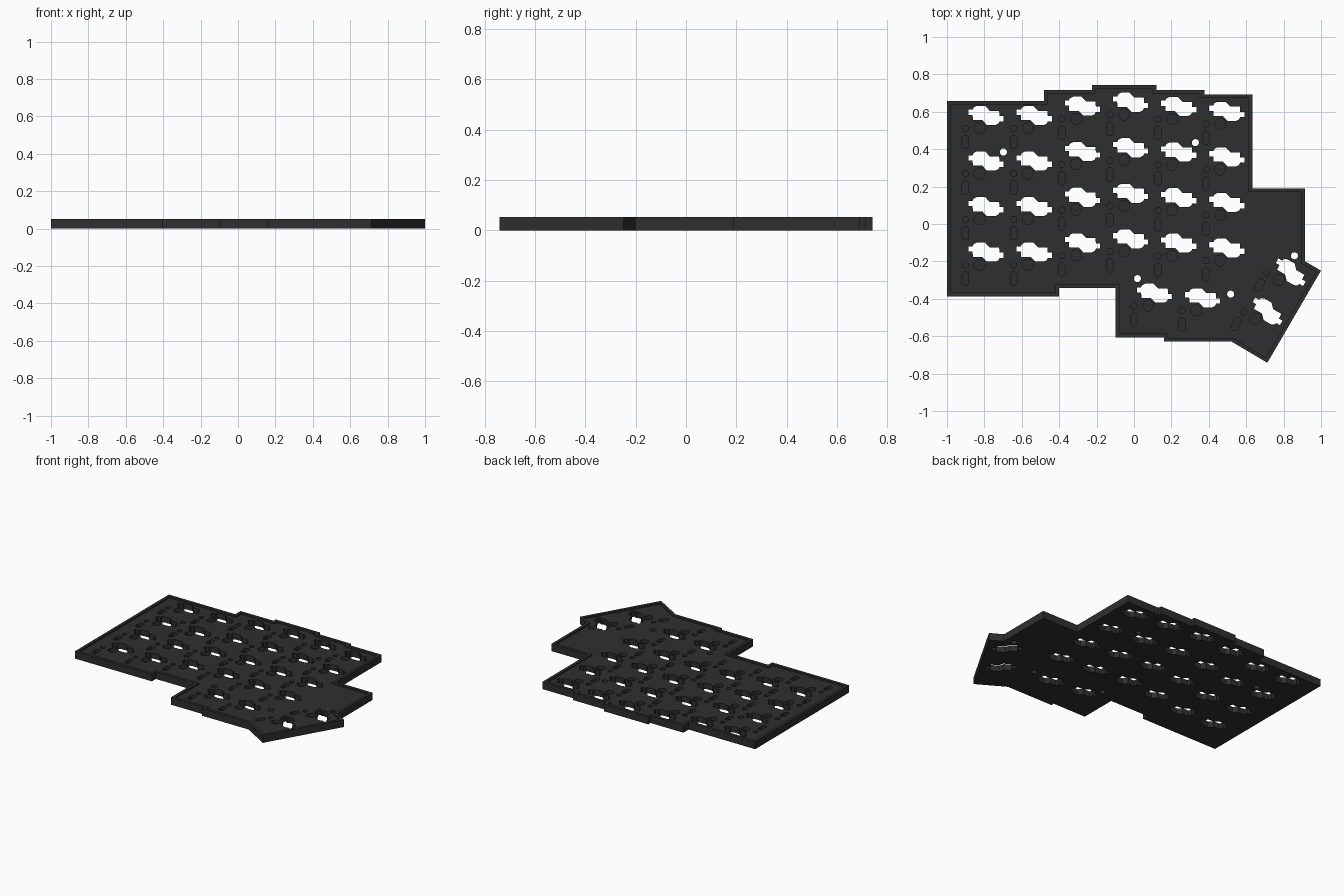
import bpy, bmesh, math
from mathutils import Vector, Matrix

if "Cube" in bpy.data.objects:
    bpy.data.objects.remove(bpy.data.objects["Cube"])

HEIGHT, FLOOR, POCKET, RIM = 0.052, 0.041, 0.018, 0.02

mat = bpy.data.materials.new("charcoal plastic")
mat.diffuse_color = (0.028, 0.028, 0.028, 1)
mat.use_nodes = True
mat.node_tree.nodes["Principled BSDF"].inputs["Base Color"].default_value = mat.diffuse_color


def prisms(name, outlines, z0, z1):
    """One object holding an upright prism for every 2D outline."""
    bm = bmesh.new()
    for pts in outlines:
        base = bm.faces.new([bm.verts.new((p[0], p[1], z0)) for p in pts])
        ext = bmesh.ops.extrude_face_region(bm, geom=[base])
        top = [v for v in ext["geom"] if isinstance(v, bmesh.types.BMVert)]
        bmesh.ops.translate(bm, verts=top, vec=(0, 0, z1 - z0))
    bmesh.ops.recalc_face_normals(bm, faces=bm.faces)
    me = bpy.data.meshes.new(name)
    bm.to_mesh(me)
    bm.free()
    me.materials.append(mat)
    ob = bpy.data.objects.new(name, me)
    bpy.context.collection.objects.link(ob)
    return ob


def cut(target, cutter):
    mod = target.modifiers.new("cut", "BOOLEAN")
    mod.operation, mod.solver, mod.object = "DIFFERENCE", "EXACT", cutter
    bpy.context.view_layer.objects.active = target
    bpy.ops.object.modifier_apply(modifier=mod.name)
    bpy.data.objects.remove(cutter)


def inset(pts, d):
    """Mitred inward offset of a clockwise outline."""
    out = []
    for i, p in enumerate(pts):
        p = Vector(p)
        a = (p - Vector(pts[i - 1])).normalized()
        b = (Vector(pts[(i + 1) % len(pts)]) - p).normalized()
        na, nb = Vector((a.y, -a.x)), Vector((b.y, -b.x))
        out.append(p + (na + nb) * d / (1 + na.dot(nb)))
    return out


def oval(cx, cy, r, stretch=0.0, n=24):
    """Circle, or an upright slot when stretched."""
    pts = []
    for i in range(n):
        a = 2 * math.pi * (i + 0.5) / n
        s = math.sin(a)
        pts.append((cx + r * math.cos(a), cy + r * s + math.copysign(stretch, s)))
    return pts


# Stepped tray outline, clockwise from the back left corner
outline = [(-1, .658), (-.482, .658), (-.482, .717), (-.225, .717), (-.225, .742),
           (.12, .742), (.12, .717), (.377, .717), (.377, .693), (.633, .693),
           (.633, .19), (.915, .19), (.915, -.2), (1, -.249), (.713, -.742),
           (.522, -.629), (.16, -.629), (.16, -.606), (-.098, -.606),
           (-.098, -.343), (-.4, -.343), (-.4, -.387), (-1, -.387)]

# Key positions: six columns of four, then the thumb cluster
columns = [(-.791, .58), (-.533, .58), (-.276, .63), (-.018, .651), (.239, .628), (.496, .602)]
keys = [(x, y - .2435 * r, 0) for x, y in columns for r in range(4)]
keys += [(.11, -.37, 0), (.367, -.395, 0), (.714, -.467, -30), (.838, -.258, -30)]

# Socket opening: half outline, completed by a half turn
half = [(-.094, -.003), (-.094, .031), (-.072, .031), (-.066, .043), (-.05, .051),
        (-.005, .051), (.02, .025), (.07, .025), (.07, .003)]
socket = half[1:] + [(.094, .003)]
socket = [(-.094, -.003)] + half[1:8] + [(.072, -.003)] \
    + [(.094, -.003)] + [(-x, -y) for x, y in half[1:8]] + [(-.072, .003)]
socket = [(-.094, .003) if p == (-.094, -.003) else p for p in socket]
socket[-1] = (-.072, .003)

pocket_shapes = [oval(-.035, -.067, .029), oval(-.11, -.068, .016),
                 oval(-.111, -.142, .0175, .018)]

holes, pockets = [], []
for x, y, deg in keys:
    rot = Matrix.Rotation(math.radians(deg), 2)
    place = lambda pts: [rot @ Vector(p) + Vector((x, y)) for p in pts]
    holes.append(place(socket))
    pockets += [place(s) for s in pocket_shapes]

# Screw holes
for x, y in [(-.698, .385), (.328, .435), (.018, -.292), (.517, -.375), (.858, -.17)]:
    holes.append(oval(x, y, .019))

# Tray with raised rim, blind pockets and through openings
tray = prisms("keyboard_tray", [outline], 0, HEIGHT)
cut(tray, prisms("rim_cutter", [inset(outline, RIM)], FLOOR, 0.1))
cut(tray, prisms("pocket_cutter", pockets, POCKET, 0.1))
cut(tray, prisms("hole_cutter", holes, -0.05, 0.12))

tray.select_set(True)
bpy.context.view_layer.objects.active = tray
bpy.ops.object.shade_smooth_by_angle(angle=math.radians(30))
